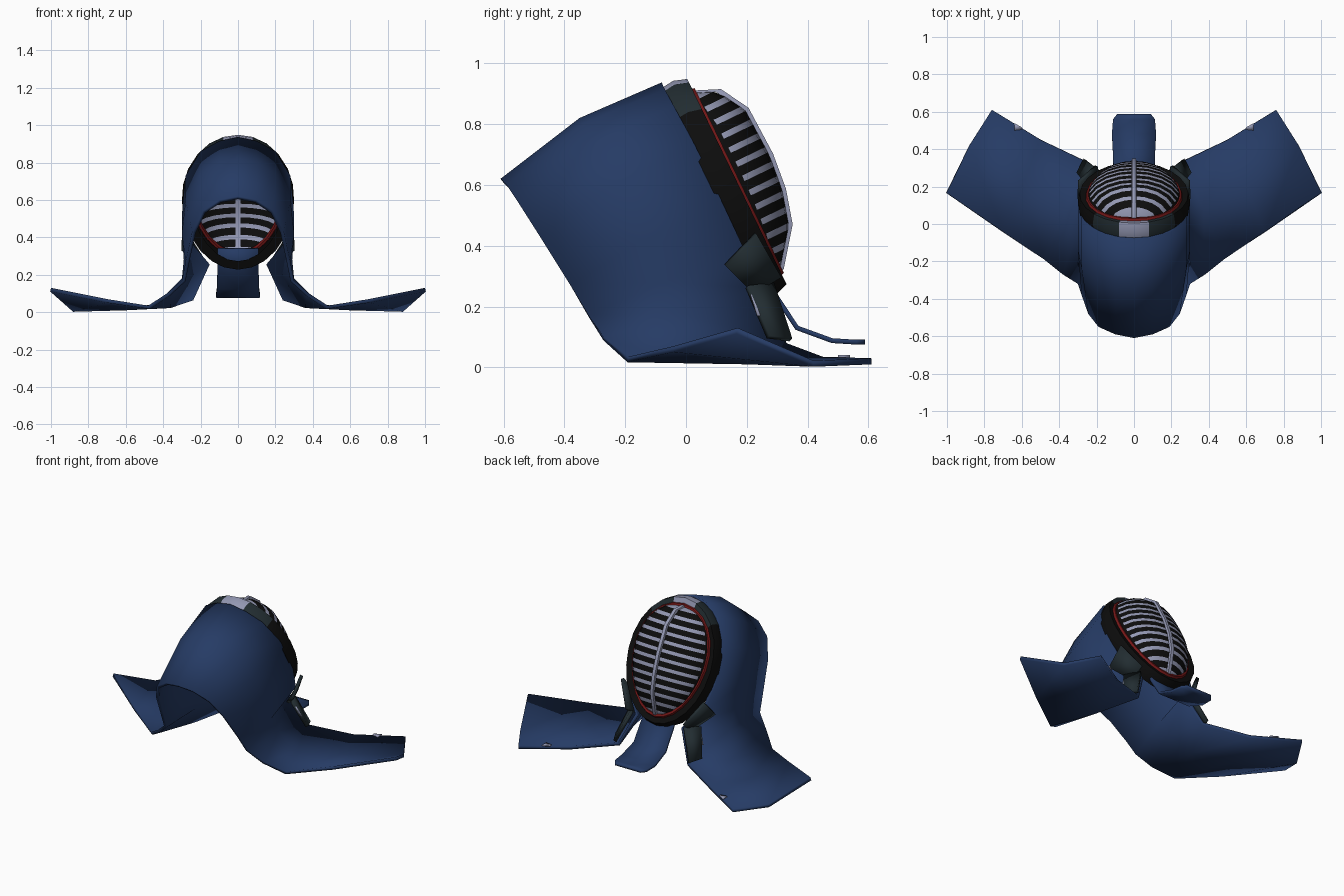
import bpy, math
from mathutils import Vector

if "Cube" in bpy.data.objects:
    bpy.data.objects.remove(bpy.data.objects["Cube"])


def material(name, rgb):
    m = bpy.data.materials.new(name)
    m.use_nodes = True
    m.diffuse_color = (*rgb, 1)
    bsdf = m.node_tree.nodes["Principled BSDF"]
    bsdf.inputs["Base Color"].default_value = (*rgb, 1)
    bsdf.inputs["Roughness"].default_value = 0.8
    return m


BLUE = material("indigo cloth", (0.019, 0.044, 0.13))
BLACK = material("black leather", (0.004, 0.004, 0.004))
SLATE = material("dark slate", (0.016, 0.026, 0.031))
GREY = material("pale steel", (0.3, 0.32, 0.46))
RED = material("deep red", (0.18, 0.009, 0.009))


def grid(name, rows, mats, closed=False, thick=0, mirror=False, offset=-1, angle=50):
    """Skin a list of equally long point rows."""
    n = len(rows[0])
    verts = [p for r in rows for p in r]
    faces = []
    for i in range(len(rows) - 1):
        for j in range(n if closed else n - 1):
            k = (j + 1) % n
            faces.append((i * n + j, i * n + k, (i + 1) * n + k, (i + 1) * n + j))
    me = bpy.data.meshes.new(name)
    me.from_pydata(verts, [], faces)
    for m in mats:
        me.materials.append(m)
    ob = bpy.data.objects.new(name, me)
    bpy.context.collection.objects.link(ob)
    if mirror:
        mod = ob.modifiers.new("mirror", "MIRROR")
        mod.merge_threshold = 0.002
    if thick:
        mod = ob.modifiers.new("thickness", "SOLIDIFY")
        mod.thickness, mod.offset = thick, offset
    bpy.ops.object.select_all(action="DESELECT")
    ob.select_set(True)
    bpy.context.view_layer.objects.active = ob
    bpy.ops.object.shade_smooth_by_angle(angle=math.radians(angle))
    return ob


# Tilted face plane: x sideways, d up along the face, n out of the face
CENTRE = Vector((0, 0.145, 0.6))
UP = Vector((0, -0.435, 0.9))
OUT = Vector((0, 0.9, 0.435))


def face_point(x, d, n):
    return CENTRE + Vector((x, 0, 0)) + UP * d + OUT * n


def oval(width, height, n, egg, count=24):
    pts = []
    for i in range(count):
        a = math.tau * i / count
        pts.append(face_point(width * math.cos(a) * (1 + egg * math.sin(a)),
                              height * math.sin(a), n))
    return pts


# Hood and shoulder wings: stations from the crown to the wing tip
front = [(0, -.08, .937), (.1, -.07, .915), (.2, -.04, .86), (.28, .03, .73), (.3, .13, .52),
         (.27, .2, .37), (.17, .27, .26), (.25, .33, .08), (.5, .45, .035), (.76, .61, .03)]
middle = [(0, -.35, .82), (.1, -.34, .8), (.2, -.3, .74), (.28, -.24, .6), (.3, -.14, .42),
          (.29, -.08, .28), (.3, -.02, .18), (.37, .08, .04), (.6, .2, .03), (.88, .42, .022)]
rear = [(0, -.61, .62), (.1, -.59, .6), (.19, -.55, .54), (.245, -.48, .43), (.28, -.38, .27),
        (.3, -.32, .17), (.38, -.27, .1), (.48, -.19, .035), (.7, -.04, .07), (1, .17, .13)]
grid("hood_and_shoulder_wings", [rear, middle, front], [BLUE],
     thick=0.02, mirror=True)

# Face frame: padded band between hood and cage
frame = grid("face_frame", [oval(.25, .335, -.06, .12), oval(.295, .385, -.06, .05),
                            oval(.3, .39, -.02, .05), oval(.29, .375, .025, .05),
                            oval(.25, .335, .02, .12)], [BLACK, SLATE, GREY], closed=True)
for f in frame.data.polygons:
    c = f.center - CENTRE
    if c.dot(UP) > 0.25:
        f.material_index = 2 if abs(c.x) < 0.1 else 1 if abs(c.x) < 0.19 else 0

# Red lip inside the frame
lip = [oval(.245 + .014 * math.cos(a), .33 + .014 * math.cos(a), .018 + .018 * math.sin(a), .12)
       for a in (math.tau * k / 6 for k in range(7))]
grid("red_lip", lip, [RED], closed=True)

# Cage: domed face with steel bars alternating with dark gaps
profile = [(-.335, 0), (-.322, .027), (-.204, .117), (-.09, .148), (.031, .16),
           (.2, .153), (.294, .098), (.335, 0)]


def bulge(d):
    for (d0, n0), (d1, n1) in zip(profile, profile[1:]):
        if d <= d1:
            return n0 + (n1 - n0) * (d - d0) / (d1 - d0)
    return 0


def cage_row(d):
    s = max(-1, min(1, d / .335))
    w = .25 * math.sqrt(1 - s * s) * (1 + .12 * s)
    angles = [math.pi * (k / 10 - .5) for k in range(11)]
    return [face_point(w * math.sin(a), d, bulge(d) * math.cos(a)) for a in angles]


BARS = 13
pitch = .67 / BARS
levels = [-.335]
for i in range(BARS):
    base = -.335 + i * pitch
    levels += [base + .32 * pitch, base + .7 * pitch]
levels.append(.335)
cage = grid("face_cage", [cage_row(d) for d in levels], [BLACK, GREY])
for i, f in enumerate(cage.data.polygons):
    row, column = divmod(i, 10)
    f.material_index = row % 2 if 0 < column < 9 else 0

# Central upright bar over the cage
bar = []
for d, n in profile:
    bar.append([face_point(x, d * 1.01, n + lift)
                for x, lift in ((-.014, -.008), (-.01, .012), (.01, .012), (.014, -.008))])
grid("centre_bar", bar, [GREY], closed=True)

# Throat flap
throat = [(.11, .25, .34), (.11, .285, .25), (.112, .365, .13), (.118, .48, .088),
          (.112, .56, .083), (.09, .588, .083)]
grid("throat_flap", [[(-x, y, z), (0, y, z), (x, y, z)] for x, y, z in throat], [BLUE],
     thick=0.016, offset=0)

# Cheek tabs and edge trim on both sides
grid("cheek_tab", [[(.295, .13, .335), (.29, .23, .44)],
                   [(.2, .22, .245), (.2, .31, .3)]], [SLATE], thick=0.02, mirror=True, offset=0)
grid("front_edge_trim", [[(.245, .2, .265), (.185, .285, .275)],
                         [(.3, .27, .1), (.262, .345, .09)]],
     [SLATE], thick=0.02, mirror=True, offset=0)
grid("trim_patch", [[(.255, .212, .245), (.24, .235, .245)],
                    [(.286, .235, .17), (.27, .258, .17)]],
     [GREY], thick=0.008, mirror=True, offset=0)
grid("wing_patch", [[(.6, .505, .036), (.64, .5, .036)],
                    [(.6, .517, .036), (.64, .54, .036)]],
     [GREY], thick=0.008, mirror=True, offset=0)
